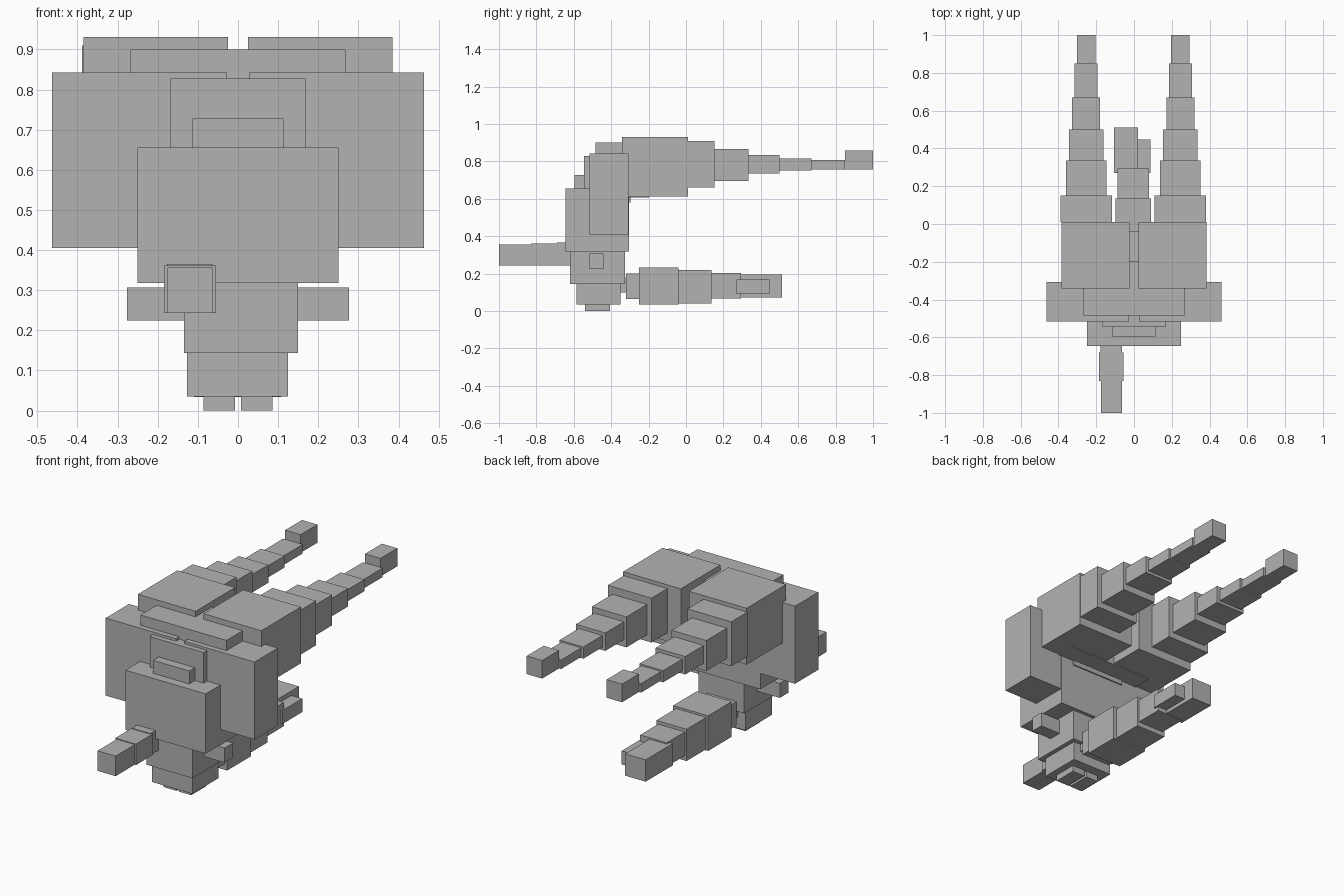
import bpy
import bmesh
from mathutils import Matrix, Vector

if "Cube" in bpy.data.objects:
    bpy.data.objects.remove(bpy.data.objects["Cube"], do_unlink=True)

# Single flat grey
GREY = (0.45, 0.45, 0.45, 1.0)
grey = bpy.data.materials.new("plain grey")
grey.use_nodes = True
grey.diffuse_color = GREY
grey.node_tree.nodes["Principled BSDF"].inputs["Base Color"].default_value = GREY


def box(name, x, y, z):
    """Axis-aligned box from (min, max) ranges."""
    lo, hi = (Vector(v) for v in zip(x, y, z))
    bm = bmesh.new()
    bmesh.ops.create_cube(bm, size=1, matrix=Matrix.Translation((lo + hi) / 2)
                          @ Matrix.Diagonal((*(hi - lo), 1)))
    mesh = bpy.data.meshes.new(name)
    bm.to_mesh(mesh)
    bm.free()
    mesh.materials.append(grey)
    obj = bpy.data.objects.new(name, mesh)
    bpy.context.collection.objects.link(obj)
    return obj


def pair(name, x, y, z, shift=0.0):
    """Left (+x) and right (-x) copies of a box."""
    box("left_" + name, (x[0] + shift, x[1] + shift), y, z)
    box("right_" + name, (-x[1] + shift, -x[0] + shift), y, z)


# Body, from the ground up
pair("foot", (0.007, 0.086), (-0.54, -0.405), (0, 0.04))
box("hips", (-0.127, 0.125), (-0.585, -0.35), (0.035, 0.143))
box("waist", (-0.135, 0.15), (-0.62, -0.325), (0.143, 0.32))
box("chest", (-0.25, 0.25), (-0.645, -0.305), (0.318, 0.655))
pair("side_stub", (0.12, 0.277), (-0.515, -0.44), (0.225, 0.307))

# Head, collar and side panels
box("brow", (-0.113, 0.113), (-0.595, -0.40), (0.55, 0.728))
box("head", (-0.168, 0.168), (-0.545, -0.298), (0.58, 0.828))
box("collar", (-0.268, 0.268), (-0.485, -0.197), (0.607, 0.90))
pair("side_panel", (0.027, 0.464), (-0.515, -0.308), (0.405, 0.842))

# Front snout, reaching forward on the right of the body
box("snout_base", (-0.177, -0.063), (-0.69, -0.60), (0.243, 0.365))
box("snout_middle", (-0.184, -0.055), (-0.83, -0.68), (0.243, 0.361))
box("snout_tip", (-0.176, -0.063), (-1.0, -0.83), (0.243, 0.356))

# Shoulders and the tapering arms reaching back
pair("shoulder", (0.025, 0.385), (-0.342, 0.01), (0.613, 0.931))
# (half width, y start, y end, z bottom, z top)
arm = [
    (0.136, 0.01, 0.152, 0.66, 0.91),
    (0.108, 0.152, 0.335, 0.695, 0.867),
    (0.092, 0.335, 0.50, 0.734, 0.835),
    (0.074, 0.50, 0.67, 0.75, 0.816),
    (0.061, 0.67, 0.85, 0.757, 0.808),
    (0.048, 0.85, 1.0, 0.757, 0.859),
]
for i, (w, y0, y1, z0, z1) in enumerate(arm, 1):
    pair(f"arm_segment_{i}", (0.249 - w, 0.249 + w), (y0, y1), (z0, z1), -0.004)

# Tail
tail = [
    ((-0.08, 0.08), (-0.36, -0.32), (0.10, 0.18)),
    ((-0.09, 0.09), (-0.32, -0.25), (0.065, 0.20)),
    ((-0.11, 0.108), (-0.25, -0.04), (0.034, 0.232)),
    ((-0.098, 0.09), (-0.04, 0.135), (0.041, 0.22)),
    ((-0.087, 0.079), (0.135, 0.295), (0.068, 0.202)),
]
for i, (x, y, z) in enumerate(tail, 1):
    box(f"tail_segment_{i}", x, y, z)
box("tail_tip", (-0.107, 0.021), (0.27, 0.512), (0.071, 0.194))
box("tail_side_tip", (0.021, 0.088), (0.27, 0.447), (0.092, 0.168))
